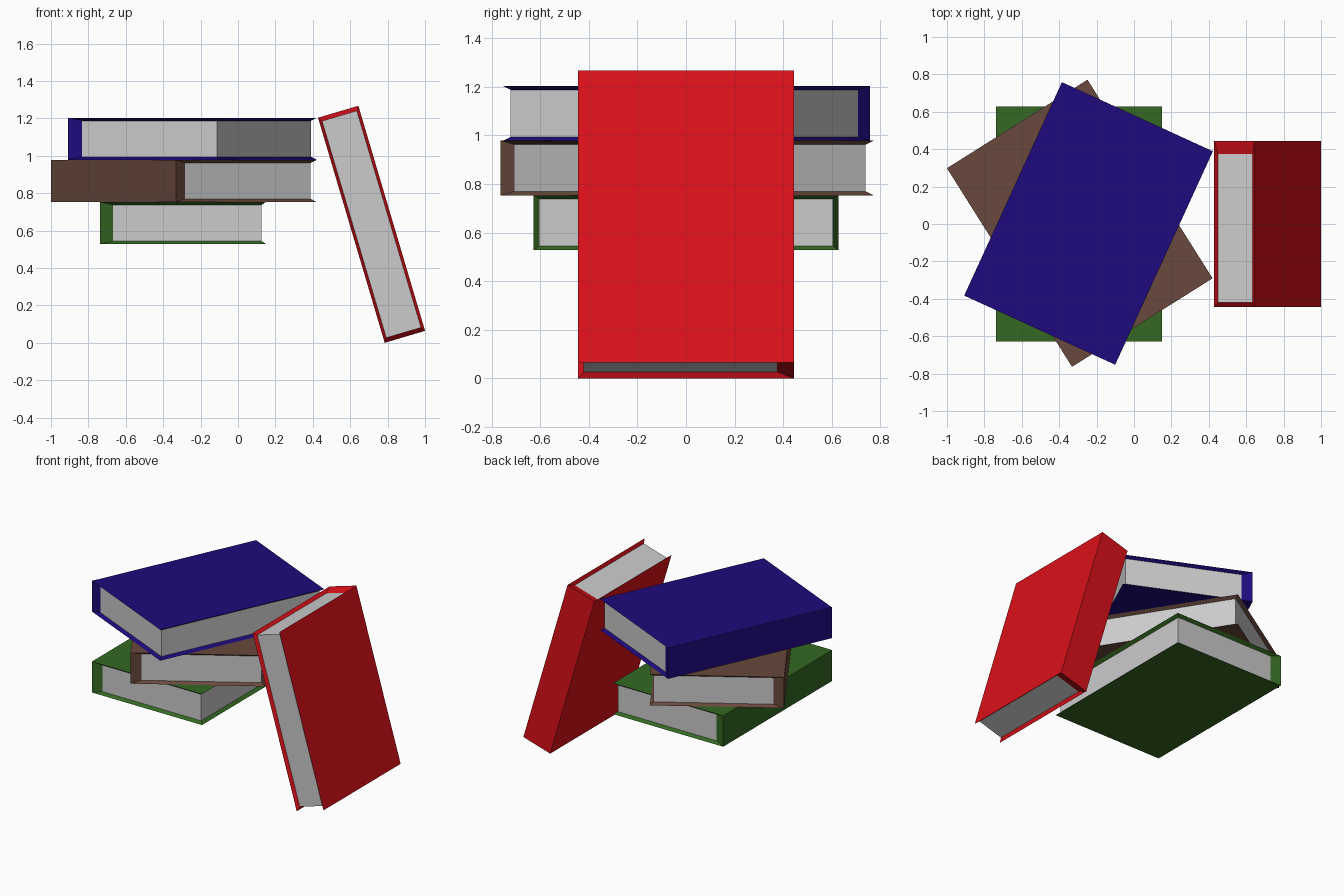
import bpy
import bmesh
from math import radians
from mathutils import Matrix, Vector

if "Cube" in bpy.data.objects:
    bpy.data.objects.remove(bpy.data.objects["Cube"])

WIDTH, LENGTH, THICK = 0.888, 1.255, 0.225
SPINE, RECESS, BOARD = 0.07, 0.023, 0.016


def material(name, rgb):
    m = bpy.data.materials.new(name)
    m.diffuse_color = (*rgb, 1)
    m.use_nodes = True
    m.node_tree.nodes["Principled BSDF"].inputs["Base Color"].default_value = m.diffuse_color
    return m


PAPER = material("paper", (0.8, 0.8, 0.8))


def book(name, rgb, matrix):
    """Book lying flat, spine at -x, with pages set back on three sides."""
    w, l, h = WIDTH / 2, LENGTH / 2, THICK / 2
    r = RECESS
    outer = [(-w, -l), (w, -l), (w, l), (-w, l)]
    inner = [(-w + SPINE, -l + r), (w - r, -l + r), (w - r, l - r), (-w + SPINE, l - r)]
    bm = bmesh.new()

    def ring(points, z):
        return [bm.verts.new((x, y, z)) for x, y in points]

    ob, ot = ring(outer, -h), ring(outer, h)
    ib, it = ring(inner, -h + BOARD), ring(inner, h - BOARD)
    # boards and spine
    bm.faces.new(ob[::-1])
    bm.faces.new(ot)
    bm.faces.new((ob[3], ob[0], ot[0], ot[3]))
    # bevelled cover lips and page edges on three sides
    for i in range(3):
        j = i + 1
        bm.faces.new((ob[i], ob[j], ib[j], ib[i]))
        bm.faces.new((it[i], it[j], ot[j], ot[i]))
        bm.faces.new((ib[i], ib[j], it[j], it[i])).material_index = 1
    # spine ends
    bm.faces.new((ob[0], ib[0], it[0], ot[0]))
    bm.faces.new((ib[3], ob[3], ot[3], it[3]))
    bmesh.ops.recalc_face_normals(bm, faces=bm.faces)
    mesh = bpy.data.meshes.new(name)
    bm.to_mesh(mesh)
    bm.free()
    mesh.materials.append(material(name + "_cover", rgb))
    mesh.materials.append(PAPER)
    obj = bpy.data.objects.new(name, mesh)
    obj.matrix_world = matrix
    bpy.context.collection.objects.link(obj)


# stack of three turned books
stack = [
    ("green_book", (0.035, 0.14, 0.016), (-0.295, 0.0, 0.641), 0),
    ("brown_book", (0.14, 0.065, 0.045), (-0.29, 0.004, 0.866), 32.2),
    ("blue_book", (0.013, 0.003, 0.2), (-0.243, 0.003, 1.091), -24.6),
]
for name, rgb, pos, turn in stack:
    book(name, rgb, Matrix.Translation(pos) @ Matrix.Rotation(radians(turn), 4, 'Z'))

# leaning book: stood on end with the spine to the back, then tilted
stand = Matrix((Vector((0, 0, -1)), Vector((-1, 0, 0)), Vector((0, 1, 0)))).to_4x4()
lean = Matrix.Rotation(radians(-16.5), 4, 'Y')
book("leaning_red_book", (0.7, 0.005, 0.01), Matrix.Translation((0.714, 0, 0.634)) @ lean @ stand)
